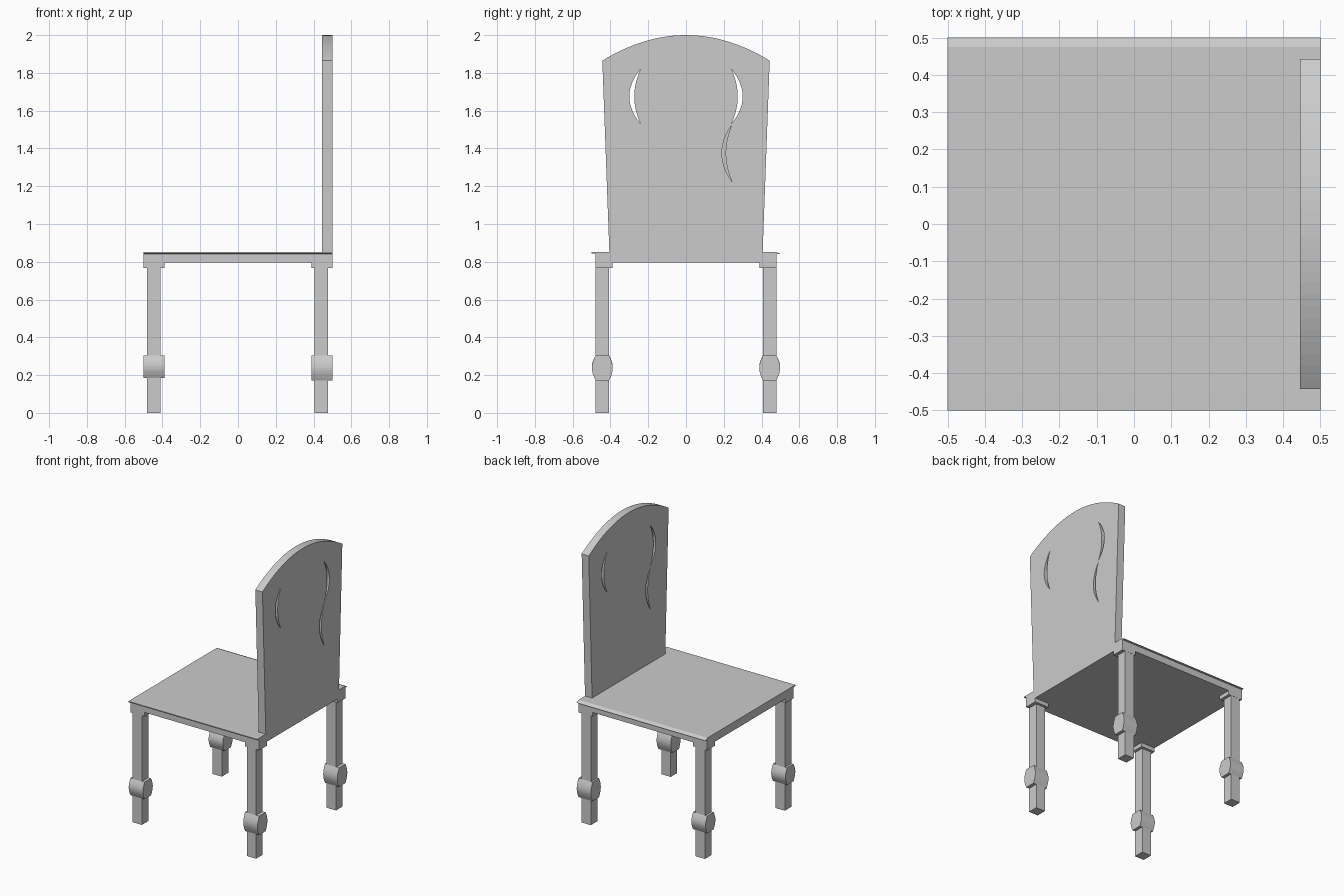
import bpy
import bmesh
import math

if "Cube" in bpy.data.objects:
    bpy.data.objects.remove(bpy.data.objects["Cube"])


def extrude_x(name, profile, x0, x1):
    """Solid made from a closed (y, z) profile swept from x0 to x1."""
    bm = bmesh.new()
    a = [bm.verts.new((x0, y, z)) for y, z in profile]
    b = [bm.verts.new((x1, y, z)) for y, z in profile]
    n = len(profile)
    bm.faces.new(a)
    bm.faces.new(b[::-1])
    for i in range(n):
        j = (i + 1) % n
        bm.faces.new((a[i], b[i], b[j], a[j]))
    bmesh.ops.recalc_face_normals(bm, faces=bm.faces)
    mesh = bpy.data.meshes.new(name)
    bm.to_mesh(mesh)
    bm.free()
    obj = bpy.data.objects.new(name, mesh)
    bpy.context.collection.objects.link(obj)
    return obj


def box(name, x0, x1, y0, y1, z0, z1):
    return extrude_x(name, [(y0, z0), (y1, z0), (y1, z1), (y0, z1)], x0, x1)


def crescent(y, z_low, z_high, outer, inner, steps=14):
    """Two arcs sharing their tips, bulging by outer and inner in y."""
    def arc(bulge, t):
        return (y + bulge * 4 * t * (1 - t), z_low + (z_high - z_low) * t)
    up = [arc(outer, i / steps) for i in range(steps + 1)]
    down = [arc(inner, i / steps) for i in range(steps - 1, 0, -1)]
    return up + down


def carve(target, cutter):
    mod = target.modifiers.new("carve", 'BOOLEAN')
    mod.operation = 'DIFFERENCE'
    mod.solver = 'EXACT'
    mod.object = cutter
    bpy.context.view_layer.objects.active = target
    bpy.ops.object.modifier_apply(modifier=mod.name)
    bpy.data.objects.remove(cutter)


# Seat with thin overhanging lips along the front and rear edges
extrude_x("seat", [(-0.48, 0.795), (0.48, 0.795), (0.48, 0.842), (0.50, 0.841),
                   (0.475, 0.853), (-0.46, 0.853), (-0.50, 0.852),
                   (-0.50, 0.845), (-0.48, 0.842)], -0.5, 0.5)

# Backrest with an arched top
crown = [(0.443 - 0.886 * i / 28, 0) for i in range(29)]
crown = [(y, 2.0 - 0.135 * (y / 0.443) ** 2) for y, _ in crown]
back = extrude_x("backrest", [(-0.405, 0.83), (0.405, 0.83)] + crown, 0.445, 0.5)

# Crescent slots: upper pair goes through, lower ones are blind on one face
for s in (-1, 1):
    slot = crescent(s * 0.24, 1.53, 1.82, s * 0.06, s * 0.034)
    carve(back, extrude_x("slot_cutter", slot, 0.40, 0.55))
    pocket = crescent(s * 0.243, 1.225, 1.525, -s * 0.053, -s * 0.033)
    x0, x1 = (0.46, 0.55) if s > 0 else (0.40, 0.485)
    carve(back, extrude_x("pocket_cutter", pocket, x0, x1))

# Four legs, each with a corner block and a barrel-shaped knob
for sx, x_name in ((-1, "left"), (1, "right")):
    for sy, y_name in ((-1, "front"), (1, "rear")):
        label = f"{y_name}_{x_name}"
        cx = -0.447 if sx < 0 else 0.44
        cy = sy * 0.443
        box("leg_" + label, cx - 0.036, cx + 0.036,
            cy - 0.036, cy + 0.036, 0.0, 0.80)
        ys = sorted((sy * 0.39, sy * 0.48))
        xs = sorted((sx * 0.39, sx * 0.5))
        box("corner_block_" + label, *xs, *ys, 0.767, 0.84)

        z0 = 0.185 if sx < 0 else 0.172
        z1, n = 0.305, 10
        side = []
        for i in range(n + 1):
            t = i / n
            side.append((0.036 + 0.019 * math.sin(math.pi * t), z0 + (z1 - z0) * t))
        barrel = [(cy + w, z) for w, z in side] + \
                 [(cy - w, z) for w, z in reversed(side)]
        extrude_x("knob_" + label, barrel, *xs)
